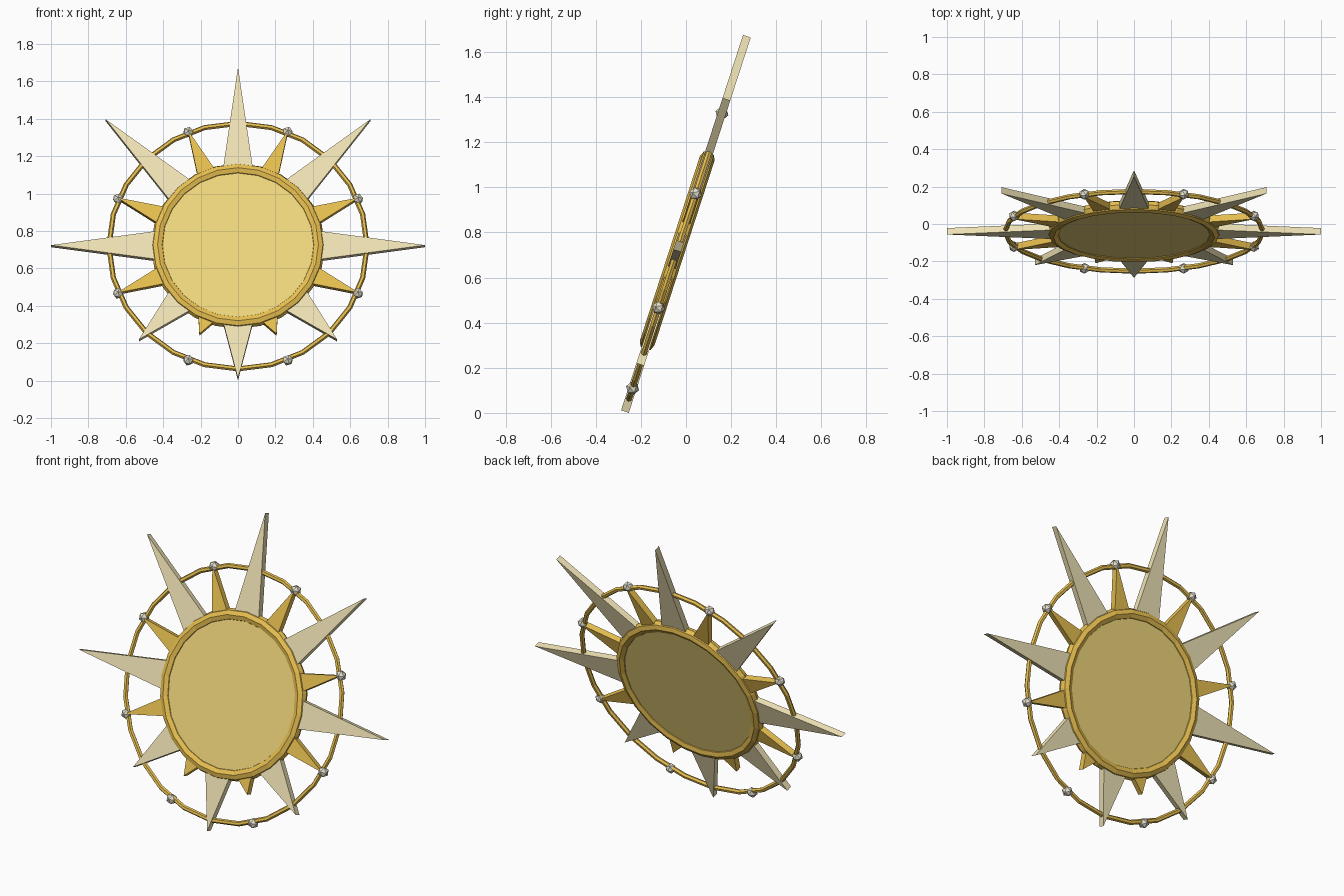
import bpy, bmesh
from math import sin, cos, radians, pi
from mathutils import Matrix

if "Cube" in bpy.data.objects:
    bpy.data.objects.remove(bpy.data.objects["Cube"])

# Emblem is designed flat in XY, then leaned back 18 degrees and raised
PLACE = Matrix.Translation((0, -0.039, 0.719)) @ Matrix.Rotation(radians(72), 4, 'X')


def material(name, rgb):
    m = bpy.data.materials.new(name)
    m.diffuse_color = (*rgb, 1)
    m.use_nodes = True
    m.node_tree.nodes["Principled BSDF"].inputs["Base Color"].default_value = m.diffuse_color
    return m


GOLD = material("gold", (0.80, 0.52, 0.08))
PALE_GOLD = material("pale_gold", (0.86, 0.67, 0.20))
IVORY = material("ivory", (0.86, 0.76, 0.46))
SILVER = material("pale_silver", (0.78, 0.74, 0.60))


def finish(name, bm, mat):
    bmesh.ops.recalc_face_normals(bm, faces=bm.faces)
    me = bpy.data.meshes.new(name)
    bm.to_mesh(me)
    bm.free()
    me.materials.append(mat)
    ob = bpy.data.objects.new(name, me)
    bpy.context.collection.objects.link(ob)
    ob.matrix_world = PLACE
    return ob


def polar(r, a, z=0):
    return (r * cos(a), r * sin(a), z)


def ring(name, major, minor, sides, mat, segments=24):
    bm = bmesh.new()
    loops = []
    for i in range(segments):
        a = 2 * pi * i / segments
        loops.append([bm.verts.new(polar(major + minor * cos(2 * pi * j / sides), a,
                                         minor * sin(2 * pi * j / sides)))
                      for j in range(sides)])
    for i in range(segments):
        p, q = loops[i], loops[(i + 1) % segments]
        for j in range(sides):
            k = (j + 1) % sides
            bm.faces.new((p[j], q[j], q[k], p[k]))
    return finish(name, bm, mat)


def spike(name, degrees, base, tip, half_width, thickness, mat):
    # flat triangular ray pointing outwards
    bm = bmesh.new()
    turn = Matrix.Rotation(radians(degrees), 4, 'Z')
    shape = [(base, -half_width), (tip, 0), (base, half_width)]
    face = bm.faces.new([bm.verts.new((x, y, -thickness / 2)) for x, y in shape])
    top = bmesh.ops.extrude_face_region(bm, geom=[face])["geom"]
    bmesh.ops.translate(bm, vec=(0, 0, thickness),
                        verts=[v for v in top if isinstance(v, bmesh.types.BMVert)])
    bmesh.ops.transform(bm, matrix=turn, verts=bm.verts)
    return finish(name, bm, mat)


# Central disc
bm = bmesh.new()
bmesh.ops.create_cone(bm, cap_ends=True, segments=32, radius1=0.425, radius2=0.425, depth=0.04)
finish("disc", bm, PALE_GOLD)

# Thick rim and thin outer hoop
ring("rim", 0.43, 0.034, 8, GOLD)
ring("outer_hoop", 0.69, 0.014, 6, GOLD)

# Rays: the lower ones are shorter
for i in range(8):
    a = i * 45
    spike(f"long_ray_{i + 1}", a, 0.43, 0.75 if a in (225, 270, 315) else 1.0, 0.08, 0.036, IVORY)
    b = a + 22.5
    spike(f"short_ray_{i + 1}", b, 0.43, 0.54 if b in (247.5, 292.5) else 0.70, 0.052, 0.036, GOLD)

    # Beads on the hoop
    bm = bmesh.new()
    bmesh.ops.create_icosphere(bm, subdivisions=1, radius=0.03,
                               matrix=Matrix.Translation(polar(0.694, radians(b))))
    finish(f"bead_{i + 1}", bm, SILVER)
